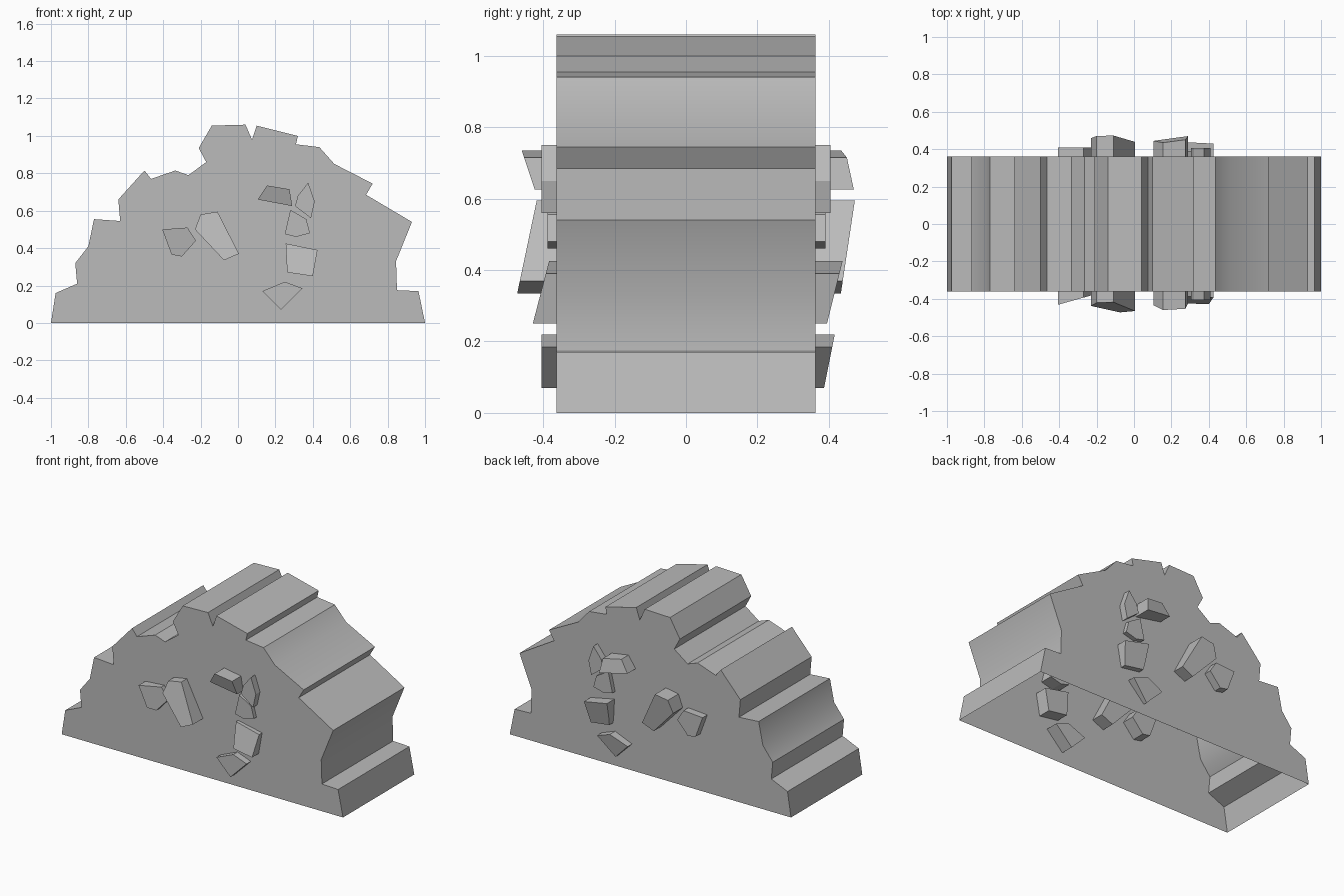
import bpy
import math

cube = bpy.data.objects.get("Cube")
if cube:
    bpy.data.objects.remove(cube, do_unlink=True)

HALF_DEPTH = 0.362
INNER = 0.28  # how far the stones reach into the hollow body

stone_grey = bpy.data.materials.new("stone grey")
stone_grey.use_nodes = True
colour = (0.5, 0.5, 0.5, 1)
stone_grey.diffuse_color = colour
stone_grey.node_tree.nodes["Principled BSDF"].inputs["Base Color"].default_value = colour


def make_object(name, verts, faces):
    mesh = bpy.data.meshes.new(name)
    mesh.from_pydata(verts, [], faces)
    mesh.materials.append(stone_grey)
    obj = bpy.data.objects.new(name, mesh)
    bpy.context.collection.objects.link(obj)
    return obj


def prism(name, outline, near, far, open_edge=False):
    """Join an x-z outline between two depth functions; near has the lower y."""
    n = len(outline)
    verts = [(x, depth(x, z), z) for depth in (near, far) for x, z in outline]
    # outline runs clockwise as seen from the front
    faces = [tuple(reversed(range(n))), tuple(range(n, 2 * n))]
    count = n - 1 if open_edge else n
    for i in range(count):
        j = (i + 1) % n
        faces.append((i, j, n + j, n + i))
    return make_object(name, verts, faces)


# Jagged mound, hollow and open underneath
mound_outline = [
    (-1, 0), (-.975, .16), (-.86, .21), (-.87, .32), (-.8, .41), (-.77, .555),
    (-.63, .545), (-.64, .66), (-.5, .815), (-.465, .77), (-.335, .815),
    (-.265, .79), (-.17, .86), (-.21, .935), (-.14, 1.055), (.04, 1.06),
    (.075, .98), (.1, 1.055), (.32, 1), (.31, .955), (.435, .94), (.515, .85),
    (.72, .745), (.685, .685), (.93, .54), (.845, .33), (.85, .175),
    (.965, .17), (1, 0)]
mound = prism("mound", mound_outline, lambda x, z: -HALF_DEPTH,
              lambda x, z: HALF_DEPTH, open_edge=True)
bpy.context.view_layer.objects.active = mound
mound.select_set(True)
bpy.ops.object.shade_smooth_by_angle(angle=math.radians(30))
mound.select_set(False)

# Embedded stones: outline, then (reach, slope in x, slope in z) front and back
stones = {
    "low_stone": ([(.13, .17), (.25, .22), (.345, .185), (.23, .07)],
                  (.405, 0, 0), (.405, 0, .2)),
    "block_stone": ([(.255, .425), (.425, .39), (.4, .25), (.265, .27), (.26, .32)],
                    (.408, 0, -.26), (.415, 0, .25)),
    "long_stone": ([(-.2, .58), (-.11, .595), (.005, .37), (-.075, .335), (-.23, .5)],
                   (.443, 0, -.21), (.455, 0, .15)),
    "side_stone": ([(-.405, .5), (-.27, .51), (-.225, .44), (-.3, .355), (-.355, .365)],
                   (.405, -.28, 0), (.41, 0, 0)),
    "small_stone": ([(.28, .605), (.365, .555), (.385, .48), (.31, .46), (.25, .475)],
                    (.388, 0, 0), (.39, 0, 0)),
    "upper_stone": ([(.155, .735), (.275, .715), (.29, .625), (.105, .66)],
                    (.443, 0, .33), (.45, .1, -.2)),
    "sliver_stone": ([(.375, .75), (.41, .65), (.39, .56), (.305, .625), (.32, .68)],
                     (.405, 0, 0), (.405, 0, 0)),
}


def tilted(outline, side, plane):
    reach, slope_x, slope_z = plane
    cx = sum(p[0] for p in outline) / len(outline)
    cz = sum(p[1] for p in outline) / len(outline)
    return lambda x, z: side * (reach + slope_x * (x - cx) + slope_z * (z - cz))


for name, (outline, front, back) in stones.items():
    prism("front_" + name, outline, tilted(outline, -1, front), lambda x, z: -INNER)
    prism("back_" + name, outline, lambda x, z: INNER, tilted(outline, 1, back))
